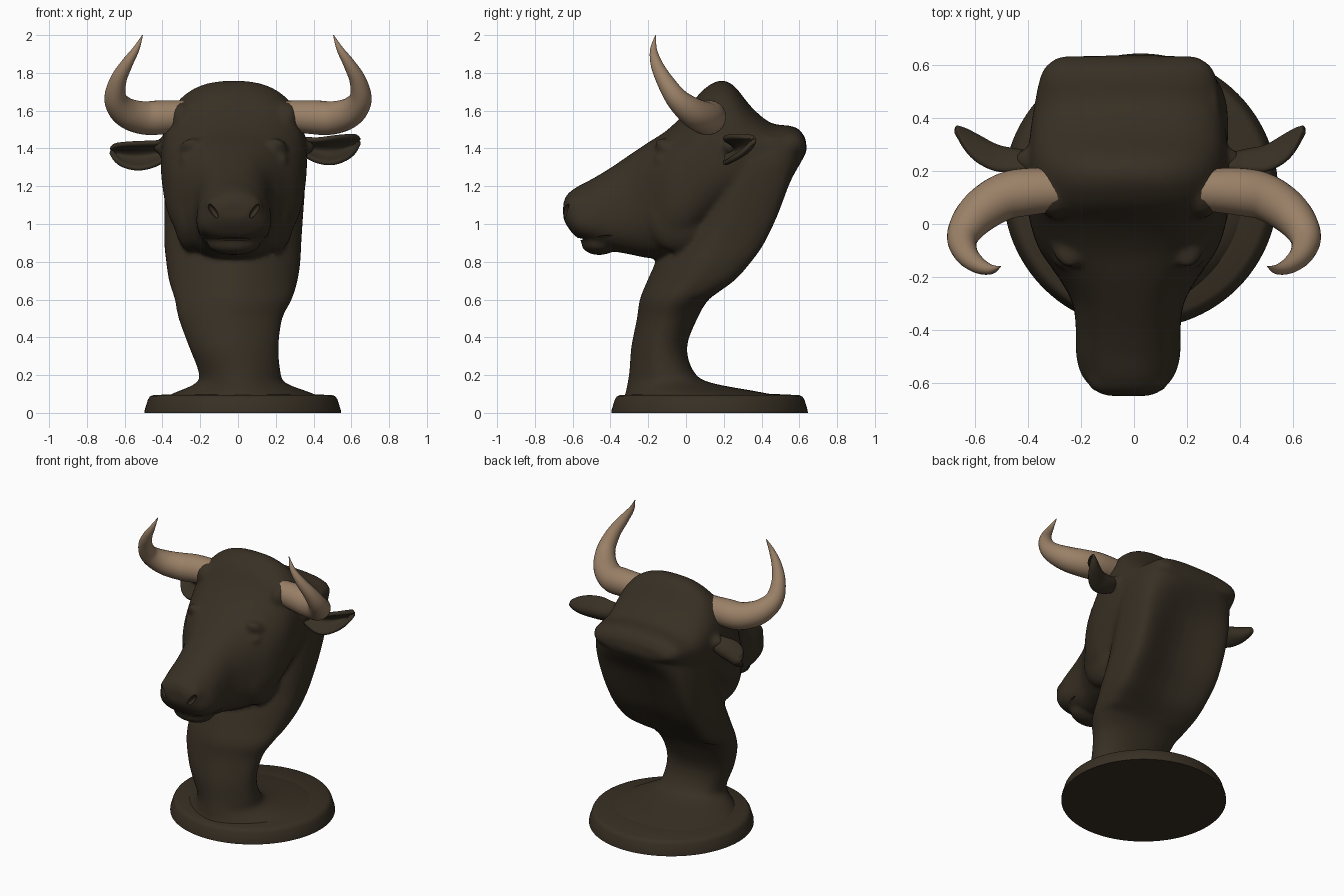
import bpy, bmesh
from math import sin, cos, pi, copysign
from mathutils import Matrix, Vector

cube = bpy.data.objects.get("Cube")
if cube:
    bpy.data.objects.remove(cube, do_unlink=True)


def material(name, colour):
    mat = bpy.data.materials.new(name)
    mat.use_nodes = True
    mat.diffuse_color = (*colour, 1)
    mat.node_tree.nodes["Principled BSDF"].inputs["Base Color"].default_value = (*colour, 1)
    return mat


HIDE = material("dark brown hide", (0.039, 0.029, 0.0175))
HORN = material("tan horn", (0.325, 0.218, 0.136))
MIDDLE = -0.022  # the head sits a little off centre


def add_object(name, bm, mat):
    bmesh.ops.recalc_face_normals(bm, faces=bm.faces)
    mesh = bpy.data.meshes.new(name)
    bm.to_mesh(mesh)
    bm.free()
    mesh.materials.append(mat)
    obj = bpy.data.objects.new(name, mesh)
    bpy.context.collection.objects.link(obj)
    return obj


def finish(obj, angle=0.9):
    """Apply the modifiers and shade smooth."""
    bpy.ops.object.select_all(action="DESELECT")
    obj.select_set(True)
    bpy.context.view_layer.objects.active = obj
    bpy.ops.object.convert(target="MESH")
    bpy.ops.object.shade_smooth_by_angle(angle=angle)


def spline(rows, steps):
    """Smooth interpolation through rows of numbers."""
    out = []
    for i in range(len(rows) - 1):
        a, b = rows[max(i - 1, 0)], rows[i]
        c, d = rows[i + 1], rows[min(i + 2, len(rows) - 1)]
        for s in range(steps):
            t = s / steps
            out.append([q + t * ((r - p) / 2 + t * (p - 2.5 * q + 2 * r - w / 2
                        + t * (1.5 * (q - r) + (w - p) / 2)))
                        for p, q, r, w in zip(a, b, c, d)])
    return out + [list(rows[-1])]


def outline(front, back=None, count=64):
    """Unit superellipse; the back half may be squarer than the front."""
    for k in range(count):
        c, s = cos(2 * pi * k / count), sin(2 * pi * k / count)
        power = back if back and s > 0 else front
        yield copysign(abs(c) ** (2 / power), c), copysign(abs(s) ** (2 / power), s)


def loft(bm, rings):
    loops = [[bm.verts.new(p) for p in ring] for ring in rings]
    for a, b in zip(loops, loops[1:]):
        for k in range(len(a)):
            n = (k + 1) % len(a)
            bm.faces.new((a[k], a[n], b[n], b[k]))
    bm.faces.new(loops[0][::-1])
    bm.faces.new(loops[-1])


def ball(bm, centre, size, tilt=0.0, axis="X"):
    m = Matrix.Translation(centre) @ Matrix.Rotation(tilt, 4, axis) @ Matrix.Diagonal((*size, 1))
    bmesh.ops.create_uvsphere(bm, u_segments=24, v_segments=16, radius=1, matrix=m)


# neck: height, front, back, right edge, left edge, hollow of the back
neck = [
    (0.06, -0.34, 0.60, -0.44, 0.49, 0),
    (0.105, -0.32, 0.42, -0.34, 0.39, 0),
    (0.16, -0.31, 0.13, -0.22, 0.25, 0),
    (0.22, -0.30, 0.04, -0.21, 0.225, 0),
    (0.35, -0.29, 0.005, -0.26, 0.215, 0),
    (0.50, -0.26, 0.06, -0.315, 0.235, 0),
    (0.60, -0.245, 0.16, -0.335, 0.285, 0.04),
    (0.70, -0.205, 0.33, -0.365, 0.315, 0.10),
    (0.80, -0.16, 0.435, -0.38, 0.33, 0.13),
    (0.90, -0.11, 0.51, -0.39, 0.335, 0.14),
    (1.05, -0.05, 0.582, -0.39, 0.345, 0.14),
    (1.20, 0.00, 0.627, -0.385, 0.355, 0.11),
    (1.32, 0.06, 0.643, -0.37, 0.355, 0.04),
    (1.40, 0.14, 0.64, -0.35, 0.335, 0),
    (1.46, 0.18, 0.62, -0.33, 0.32, 0)]

# head: depth, top, bottom, half width, narrowing towards the top
head = [
    (-0.65, 1.11, 1.03, 0.08, 0),
    (-0.63, 1.155, 0.99, 0.122, 0.10),
    (-0.58, 1.195, 0.93, 0.166, 0.20),
    (-0.50, 1.237, 0.90, 0.19, 0.20),
    (-0.40, 1.297, 0.86, 0.195, 0.12),
    (-0.30, 1.365, 0.84, 0.21, 0.06),
    (-0.20, 1.432, 0.82, 0.265, 0.02),
    (-0.10, 1.497, 0.82, 0.335, 0),
    (0.00, 1.595, 0.85, 0.37, 0),
    (0.08, 1.70, 0.92, 0.382, 0.03),
    (0.17, 1.757, 1.00, 0.385, 0.06),
    (0.25, 1.735, 1.05, 0.38, 0.05),
    (0.35, 1.615, 1.12, 0.37, 0),
    (0.45, 1.535, 1.22, 0.355, 0),
    (0.55, 1.52, 1.30, 0.335, 0),
    (0.60, 1.50, 1.34, 0.31, 0),
    (0.635, 1.45, 1.37, 0.26, 0)]

bm = bmesh.new()
rings = []
for z, front, back, right, left, hollow in spline(neck, 4):
    ring = []
    for u, v in outline(1.7, 3 if z > 0.6 else 2.3):
        dent = hollow * max(0, 1 - (u / 0.9) ** 2) if v > 0 else 0
        ring.append(((left + right) / 2 + u * (left - right) / 2,
                     (front + back) / 2 + v * (back - front) / 2 - dent, z))
    rings.append(ring)
loft(bm, rings)
loft(bm, [[(MIDDLE + u * half * (1 - narrow * v), y, (top + low) / 2 + v * (top - low) / 2)
           for u, v in outline(2.5)] for y, top, low, half, narrow in spline(head, 4)])

# chin, and on each side: brow, eye, cheek, nostril wing, horn and ear roots
ball(bm, (MIDDLE, -0.46, 0.895), (0.14, 0.095, 0.06))
for side in (-1, 1):
    def at(x, y, z):
        return MIDDLE + side * x, y, z
    ball(bm, at(0.22, -0.07, 1.38), (0.07, 0.11, 0.05), -0.6)
    ball(bm, at(0.25, -0.12, 1.34), (0.037, 0.05, 0.035))
    ball(bm, at(0.22, -0.04, 1.05), (0.10, 0.18, 0.20))
    ball(bm, at(0.09, -0.585, 1.085), (0.065, 0.06, 0.07))
    ball(bm, at(0.28, 0.12, 1.56), (0.07, 0.10, 0.09))
    ball(bm, at(0.37, 0.24, 1.41), (0.06, 0.05, 0.045))
bust = add_object("head_and_neck", bm, HIDE)
remesh = bust.modifiers.new("blend", "REMESH")
remesh.mode = "VOXEL"
remesh.voxel_size = 0.013
smooth = bust.modifiers.new("soften", "SMOOTH")
smooth.iterations = 12
smooth.factor = 0.5

# nostrils, eye corners and mouth line are cut in
bm = bmesh.new()
for side in (-1, 1):
    ball(bm, (MIDDLE + side * 0.11, -0.635, 1.07), (0.016, 0.04, 0.045), side * 0.6, "Y")
    ball(bm, (MIDDLE + side * 0.298, -0.15, 1.34), (0.015, 0.03, 0.008), -0.4)
    ball(bm, (MIDDLE + side * 0.18, -0.47, 0.93), (0.02, 0.08, 0.006), 0.12)
ball(bm, (MIDDLE, -0.575, 0.92), (0.14, 0.04, 0.006))
cutter = add_object("face_cutter", bm, HIDE)
cutter.hide_render = True
cut = bust.modifiers.new("face", "BOOLEAN")
cut.operation = "DIFFERENCE"
cut.object = cutter
finish(bust)
bpy.data.objects.remove(cutter, do_unlink=True)

# round plinth with a softened rim
bm = bmesh.new()
loft(bm, [[(0.025 + r * u, 0.125 + r * v, z) for u, v in outline(2, count=96)]
          for r, z in ((0.52, 0), (0.519, 0.015), (0.502, 0.07), (0.492, 0.086),
                       (0.475, 0.094), (0.3, 0.102))])
finish(add_object("plinth", bm, HIDE), 1.2)

# horns: x, y, z, radius
horn = [
    (0.25, 0.13, 1.575, 0.078),
    (0.40, 0.122, 1.565, 0.09),
    (0.50, 0.10, 1.562, 0.088),
    (0.595, 0.035, 1.592, 0.078),
    (0.648, -0.045, 1.66, 0.06),
    (0.636, -0.11, 1.755, 0.045),
    (0.59, -0.155, 1.845, 0.032),
    (0.54, -0.172, 1.925, 0.018),
    (0.505, -0.16, 2.0, 0.002)]
for side, name in ((1, "left_horn"), (-1, "right_horn")):
    bm = bmesh.new()
    path = spline(horn, 6)
    rings = []
    for i, (x, y, z, r) in enumerate(path):
        along = Vector(path[min(i + 1, len(path) - 1)][:3]) - Vector(path[max(i - 1, 0)][:3])
        across = along.cross(Vector((0.3, 1, 0.45))).normalized()
        other = along.cross(across).normalized()
        ring = [Vector((x, y, z)) + across * r * u + other * r * v
                for u, v in outline(2, count=24)]
        rings.append([(side * p.x, p.y, p.z) for p in ring])
    loft(bm, rings)
    finish(add_object(name, bm, HORN))

# ears: cupped leaves, open to the front; the right one hangs lower
# x, y, z, half height, cup depth
ear = [
    (0.33, 0.25, 1.415, 0.04, 0.04),
    (0.42, 0.27, 1.39, 0.062, 0.07),
    (0.50, 0.287, 1.39, 0.072, 0.09),
    (0.57, 0.327, 1.405, 0.064, 0.095),
    (0.615, 0.352, 1.425, 0.045, 0.065),
    (0.643, 0.36, 1.45, 0.012, 0.01)]
for side, name, droop in ((1, "left_ear", 0), (-1, "right_ear", 0.05)):
    bm = bmesh.new()
    rows = []
    for x, y, z, half, cup in spline(ear, 4):
        fall = droop * (x - 0.33) / 0.3
        rows.append([bm.verts.new((side * (x + fall * 0.6), y - cup * (k / 6) ** 2,
                                   z - fall + half * k / 6)) for k in range(-6, 7)])
    for a, b in zip(rows, rows[1:]):
        for k in range(12):
            bm.faces.new((a[k], a[k + 1], b[k + 1], b[k]))
    obj = add_object(name, bm, HIDE)
    shell = obj.modifiers.new("thickness", "SOLIDIFY")
    shell.thickness = 0.028
    shell.offset = 0
    obj.modifiers.new("round", "SUBSURF").levels = 1
    finish(obj, 1.2)
